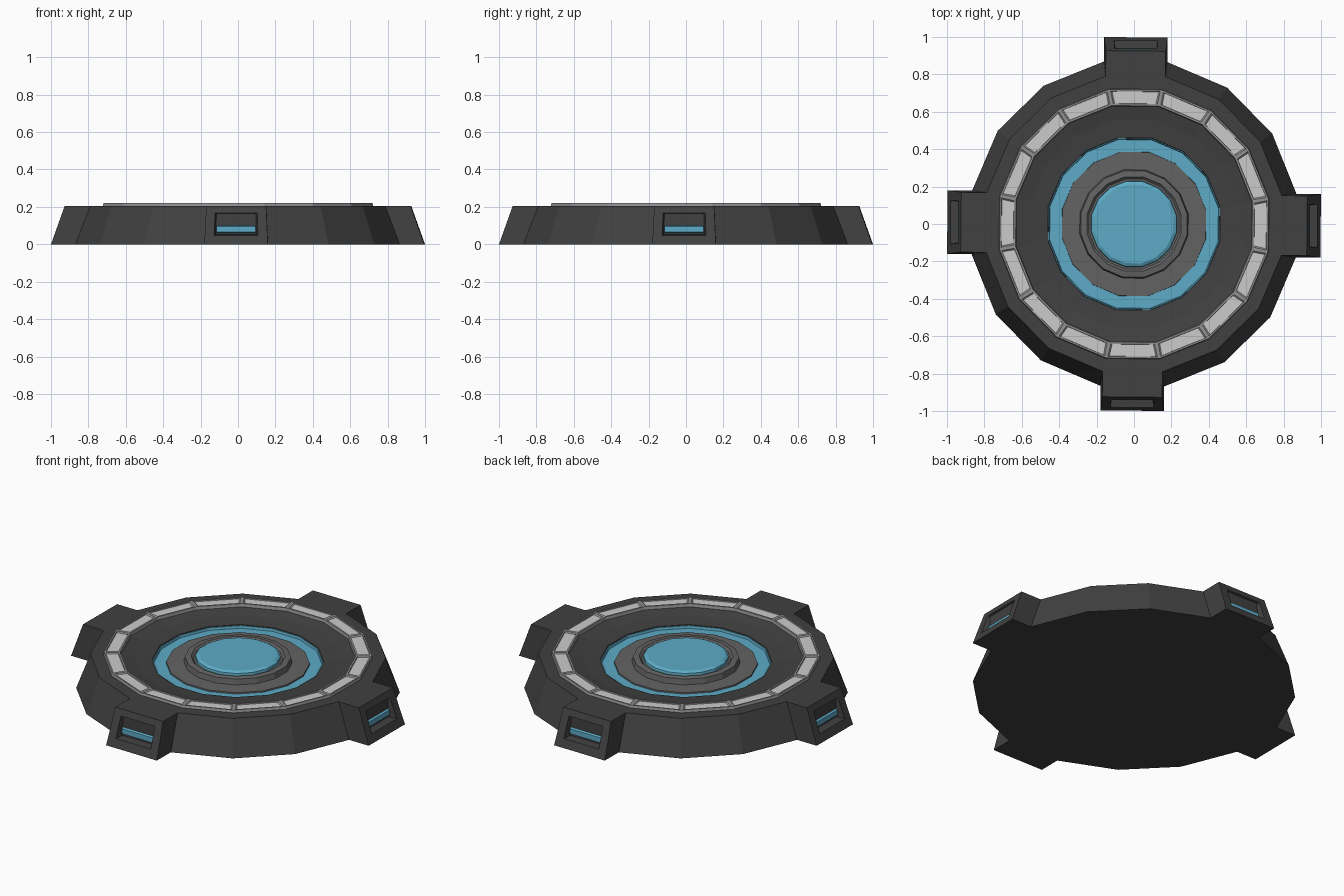
import bpy, bmesh, math
from mathutils import Matrix

if "Cube" in bpy.data.objects:
    bpy.data.objects.remove(bpy.data.objects["Cube"])

SIDES = 16
TWIST = math.radians(-0.6)   # whole pad is turned very slightly


def material(name, rgb):
    m = bpy.data.materials.new(name)
    m.diffuse_color = (*rgb, 1)
    m.use_nodes = True
    m.node_tree.nodes["Principled BSDF"].inputs["Base Color"].default_value = m.diffuse_color
    return m


DARK = material("dark_metal", (0.052, 0.052, 0.052))
GREY = material("mid_grey", (0.125, 0.125, 0.125))
FRAME = material("frame_grey", (0.29, 0.29, 0.29))
LIGHT = material("light_panel", (0.60, 0.60, 0.60))
BLUE = material("glow_blue", (0.11, 0.41, 0.57))


def finish(name, bm, mats, turn=0.0):
    bmesh.ops.recalc_face_normals(bm, faces=bm.faces)
    bm.transform(Matrix.Rotation(turn + TWIST, 4, 'Z'))
    me = bpy.data.meshes.new(name)
    bm.to_mesh(me)
    bm.free()
    for m in mats:
        me.materials.append(m)
    ob = bpy.data.objects.new(name, me)
    bpy.context.collection.objects.link(ob)
    return ob


def lathe(profile, closed=False):
    """Revolve (apothem, z) points into a 16-sided shape with flats on the axes."""
    bm = bmesh.new()
    rings = []
    for r, z in profile:
        R = r / math.cos(math.pi / SIDES)
        rings.append([bm.verts.new((R * math.cos((i + .5) * math.tau / SIDES),
                                    R * math.sin((i + .5) * math.tau / SIDES), z))
                      for i in range(SIDES)])
    pairs = list(zip(rings, rings[1:]))
    if closed:
        pairs.append((rings[-1], rings[0]))
    for a, b in pairs:
        for i in range(SIDES):
            j = (i + 1) % SIDES
            bm.faces.new((a[i], a[j], b[j], b[i]))
    if not closed:
        bm.faces.new(rings[0])
        bm.faces.new(rings[-1])
    return bm


# main body with sunken bowl
finish("base_body", lathe([(.866, 0), (.79, .205), (.64, .205), (.555, .186),
                           (.46, .176), (.455, .14)]), [DARK])

# blue ring with a low outer wall, lying in the bowl
finish("blue_ring", lathe([(.458, .13), (.458, .172), (.453, .172), (.45, .158),
                           (.38, .158), (.38, .13)], closed=True), [BLUE])

# stepped grey centre disc
finish("centre_disc", lathe([(.388, .13), (.384, .166), (.29, .168), (.284, .2),
                             (.252, .204), (.24, .192)]), [GREY])

# raised blue lens
finish("centre_lens", lathe([(.23, .185), (.227, .207), (.21, .216)]), [BLUE])

# rim ring with one inset light panel per side
bm = lathe([(.722, .2), (.717, .22), (.632, .22), (.628, .2)], closed=True)
bm.normal_update()
bmesh.ops.recalc_face_normals(bm, faces=bm.faces)
tops = [f for f in bm.faces if f.normal.z > .9]
bmesh.ops.inset_individual(bm, faces=tops, thickness=.013, depth=0)
bmesh.ops.inset_individual(bm, faces=tops, thickness=.002, depth=-.006)
for f in tops:
    f.material_index = 1
    # widen the dividers between panels
    c = f.calc_center_median()
    t = c.cross((0, 0, 1)).normalized()
    for v in f.verts:
        v.co -= t * (v.co - c).dot(t) * .05
finish("rim_ring", bm, [FRAME, LIGHT])


def tab_shell():
    """Sloped tab pointing to -y with a pocket in its outer face."""
    def face_y(z):
        return -.998 + .073 * z / .205

    def ring(half_low, half_high, z0, z1, y0, y1):
        return [bm.verts.new(p) for p in ((-half_low, y0, z0), (half_low, y0, z0),
                                          (half_high, y1, z1), (-half_high, y1, z1))]
    bm = bmesh.new()
    loops = [ring(.17, .16, 0, .205, -.75, -.75),
             ring(.17, .16, 0, .205, face_y(0), face_y(.205)),
             ring(.117, .113, .048, .168, face_y(.048), face_y(.168)),
             ring(.108, .106, .052, .164, -.932, -.928)]
    for a, b in zip(loops, loops[1:]):
        for i in range(4):
            j = (i + 1) % 4
            bm.faces.new((a[i], a[j], b[j], b[i]))
    bm.faces.new(loops[0])
    bm.faces.new(loops[-1])
    return bm


# four tabs, each with a blue light bar in the pocket
for n, side in enumerate(("front", "right", "back", "left")):
    turn = n * math.pi / 2
    finish(side + "_tab", tab_shell(), [DARK], turn)
    bm = bmesh.new()
    bmesh.ops.create_cube(bm, size=1)
    for v in bm.verts:
        outer = v.co.y < 0
        v.co = (v.co.x * .208, -.941 if outer else -.922,
                .081 + v.co.z * (.03 if outer else .05))
    finish(side + "_light_bar", bm, [BLUE], turn)
